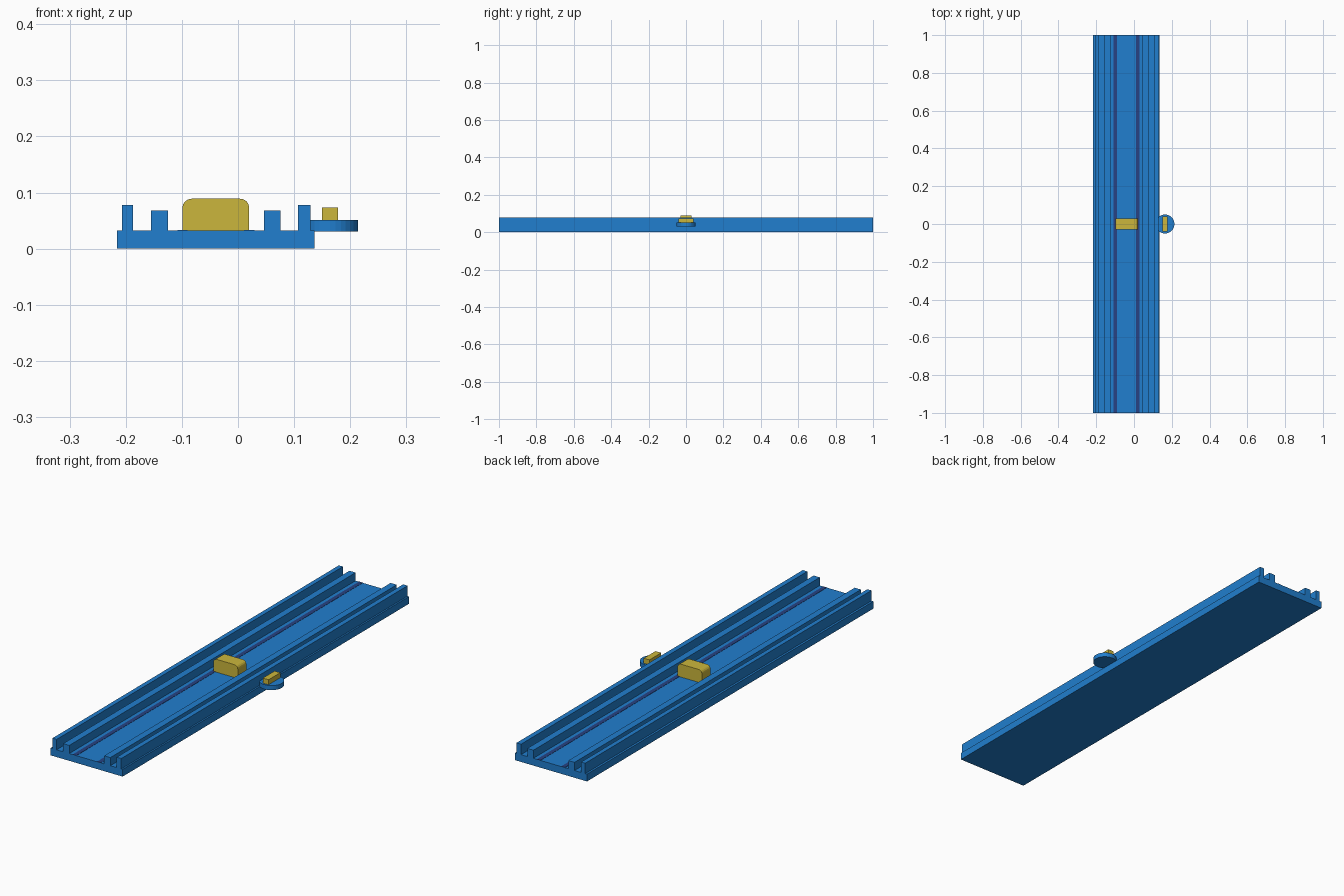
import bpy
import bmesh
from mathutils import Matrix, Vector

cube = bpy.data.objects.get("Cube")
if cube:
    bpy.data.objects.remove(cube, do_unlink=True)


def material(name, rgb):
    mat = bpy.data.materials.new(name)
    mat.use_nodes = True
    mat.diffuse_color = (*rgb, 1)
    mat.node_tree.nodes["Principled BSDF"].inputs["Base Color"].default_value = (*rgb, 1)
    return mat


blue = material("track blue", (0.015, 0.21, 0.62))
navy = material("strip navy", (0.02, 0.055, 0.23))
yellow = material("mustard yellow", (0.60, 0.47, 0.045))


def finish(name, bm, mat):
    bmesh.ops.recalc_face_normals(bm, faces=bm.faces)
    mesh = bpy.data.meshes.new(name)
    bm.to_mesh(mesh)
    bm.free()
    mesh.materials.append(mat)
    obj = bpy.data.objects.new(name, mesh)
    bpy.context.collection.objects.link(obj)
    return obj


def extrude_profile(name, points, half_length, mat):
    """Sweep an x-z outline along y."""
    bm = bmesh.new()
    face = bm.faces.new([bm.verts.new((x, -half_length, z)) for x, z in points])
    swept = bmesh.ops.extrude_face_region(bm, geom=[face], use_keep_orig=True)
    verts = [v for v in swept["geom"] if isinstance(v, bmesh.types.BMVert)]
    bmesh.ops.translate(bm, verts=verts, vec=(0, 2 * half_length, 0))
    return finish(name, bm, mat)


def rectangle(x0, x1, z0, z1):
    return [(x0, z0), (x1, z0), (x1, z1), (x0, z1)]


# Base channel with four rails, swept as one outline
LEFT, RIGHT, FLOOR = -0.216, 0.136, 0.032
rails = [(-0.207, -0.187, 0.078), (-0.155, -0.125, 0.068),
         (0.046, 0.076, 0.068), (0.107, 0.129, 0.078)]
outline = [(RIGHT, FLOOR), (RIGHT, 0), (LEFT, 0), (LEFT, FLOOR)]
for x0, x1, top in rails:
    outline += [(x0, FLOOR), (x0, top), (x1, top), (x1, FLOOR)]
extrude_profile("track_base", outline, 1, blue)

# Dark guide strips under the slider's two edges
for side, x in (("right", -0.099), ("left", 0.02)):
    extrude_profile(side + "_strip", rectangle(x - 0.009, x + 0.009, FLOOR, FLOOR + 0.001), 1, navy)

# Slider block with rounded upper edges
slider = extrude_profile("slider_block", rectangle(-0.099, 0.02, FLOOR, 0.089), 0.03, yellow)
bm = bmesh.new()
bm.from_mesh(slider.data)
upper = [e for e in bm.edges if all(v.co.z > 0.08 for v in e.verts)
         and abs(e.verts[0].co.y - e.verts[1].co.y) > 0.01]
bmesh.ops.bevel(bm, geom=upper, offset=0.016, segments=4, profile=0.5, affect='EDGES')
bm.to_mesh(slider.data)
bm.free()

# Side knob disc and its grip bar
KNOB_X = 0.164
bm = bmesh.new()
bmesh.ops.create_cone(bm, cap_ends=True, segments=32, radius1=0.05, radius2=0.05, depth=0.02,
                      matrix=Matrix.Translation(Vector((KNOB_X, 0, 0.041))))
finish("knob_disc", bm, blue)
extrude_profile("knob_grip", rectangle(KNOB_X - 0.014, KNOB_X + 0.014, 0.051, 0.073), 0.041, yellow)
